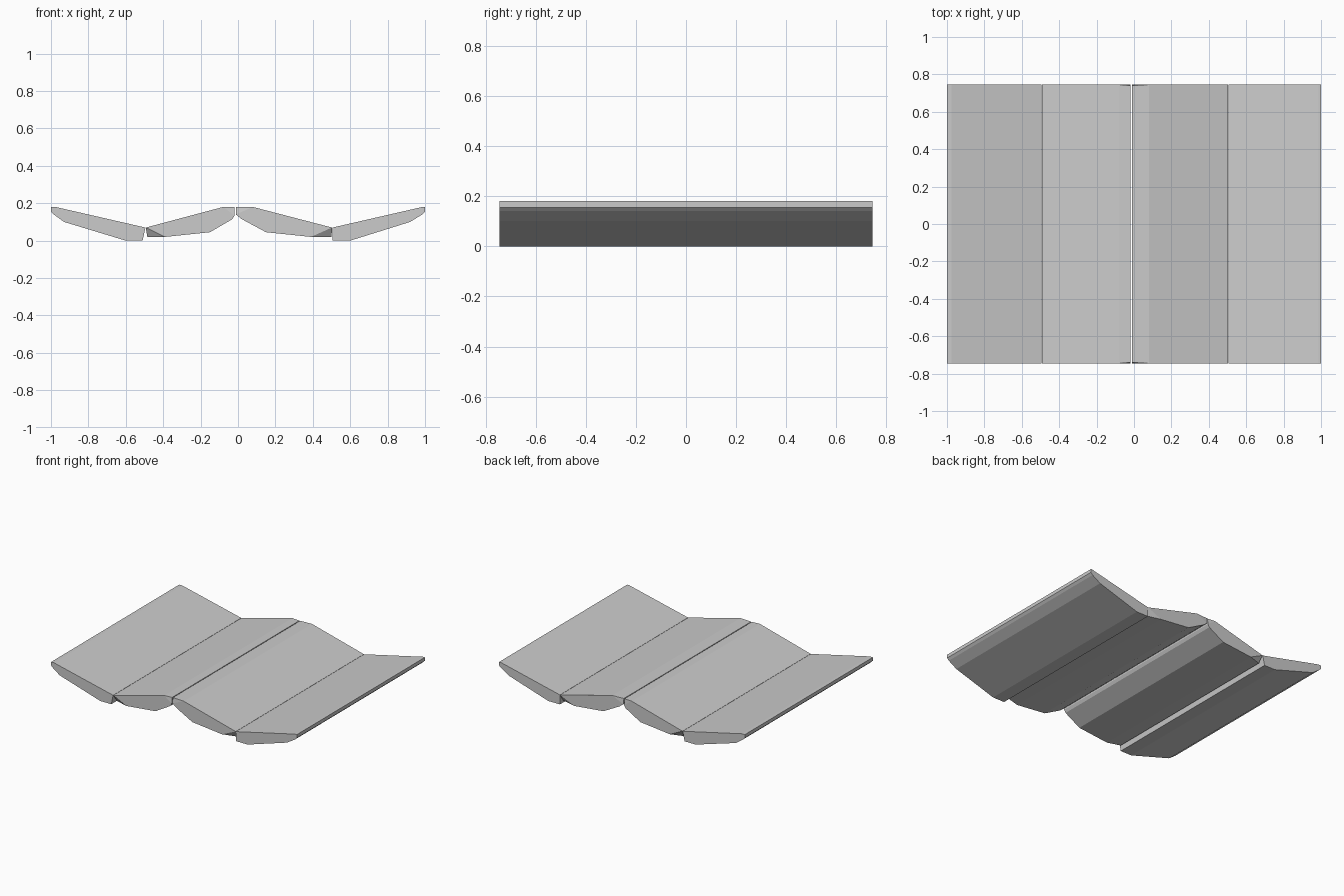
import bpy, bmesh

if "Cube" in bpy.data.objects:
    bpy.data.objects.remove(bpy.data.objects["Cube"])

HALF = 0.745


def panel(name, profile, insets=None):
    """Extrude an x/z profile along y; inset corners are pulled in at both ends."""
    insets = insets or {}
    n = len(profile)
    bm = bmesh.new()
    rings = []
    for side in (-1, 1):
        rings.append([bm.verts.new((x, side * (HALF - insets.get(i, 0)), z))
                      for i, (x, z) in enumerate(profile)])
    for i in range(n):
        j = (i + 1) % n
        bm.faces.new((rings[0][i], rings[0][j], rings[1][j], rings[1][i]))
    # End caps: flat face plus a slanted triangle at each inset corner
    for ring in rings:
        bm.faces.new([v for i, v in enumerate(ring) if i not in insets])
        for i in insets:
            bm.faces.new((ring[i - 1], ring[i], ring[(i + 1) % n]))
    bmesh.ops.recalc_face_normals(bm, faces=bm.faces)
    mesh = bpy.data.meshes.new(name)
    bm.to_mesh(mesh)
    bm.free()
    obj = bpy.data.objects.new(name, mesh)
    bpy.context.collection.objects.link(obj)
    return obj


# Outer panels, rising towards the sides
panel("left_outer_panel", [
    (-1, 0.18), (-0.975, 0.18), (-0.495, 0.07), (-0.51, 0), (-0.60, 0),
    (-0.93, 0.10), (-0.985, 0.14), (-1, 0.155)])
panel("right_outer_panel", [
    (1, 0.18), (0.985, 0.18), (0.505, 0.07), (0.505, 0), (0.60, 0),
    (0.92, 0.10), (0.985, 0.14), (1, 0.155)])

# Inner panels, rising towards the middle seam, with cut lower corners
panel("left_inner_panel", [
    (-0.08, 0.18), (-0.018, 0.18), (-0.018, 0.135), (-0.03, 0.115),
    (-0.15, 0.045), (-0.39, 0.02), (-0.485, 0.02), (-0.493, 0.07)],
    {1: 0.005, 6: 0.03})
panel("right_inner_panel", [
    (0.08, 0.18), (-0.012, 0.18), (-0.012, 0.14), (0.02, 0.115),
    (0.15, 0.045), (0.39, 0.02), (0.50, 0.02), (0.503, 0.07)],
    {1: 0.005, 6: 0.03})
